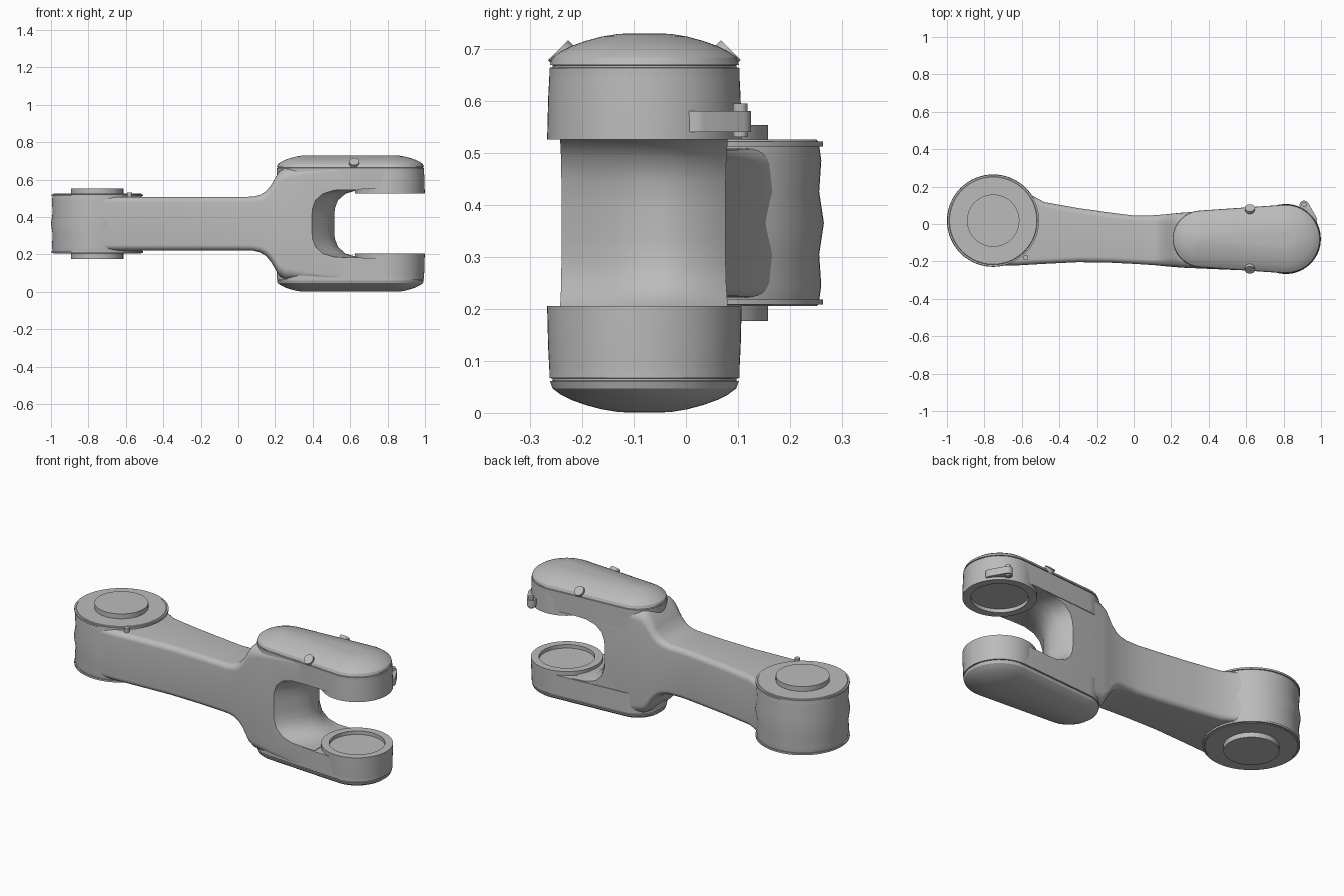
import bpy, bmesh, math
from mathutils import Vector

MID = 0.365  # height of the symmetry plane

cube = bpy.data.objects.get("Cube")
if cube:
    bpy.data.objects.remove(cube)

grey = bpy.data.materials.new("light_grey_metal")
grey.use_nodes = True
colour = (0.5, 0.5, 0.5, 1)
grey.diffuse_color = colour
grey.node_tree.nodes["Principled BSDF"].inputs["Base Color"].default_value = colour


def smooth(obj, angle=32):
    bpy.ops.object.select_all(action="DESELECT")
    obj.select_set(True)
    bpy.context.view_layer.objects.active = obj
    bpy.ops.object.shade_smooth_by_angle(angle=math.radians(angle))


def loft(name, rings):
    """Skin equal-length rings of points and cap both ends."""
    bm = bmesh.new()
    loops = [[bm.verts.new(p) for p in ring] for ring in rings]
    n = len(loops[0])
    for a, b in zip(loops, loops[1:]):
        for i in range(n):
            j = (i + 1) % n
            bm.faces.new((a[i], a[j], b[j], b[i]))
    bm.faces.new(loops[0])
    bm.faces.new(loops[-1])
    bmesh.ops.recalc_face_normals(bm, faces=bm.faces)
    mesh = bpy.data.meshes.new(name)
    bm.to_mesh(mesh)
    bm.free()
    obj = bpy.data.objects.new(name, mesh)
    bpy.context.collection.objects.link(obj)
    mesh.materials.append(grey)
    smooth(obj)
    return obj


def circle(x, y, r, z, n=64):
    steps = [math.tau * i / n for i in range(n)]
    return [(x + r * math.cos(t), y + r * math.sin(t), z) for t in steps]


def stadium(c0, r0, c1, r1, z, n=24):
    """Outline around two circles of different radius."""
    axis = Vector(c1) - Vector(c0)
    a = math.atan2(axis.y, axis.x)
    phi = math.acos((r0 - r1) / axis.length)
    points = []
    for c, r, start, end in ((c1, r1, a - phi, a + phi),
                             (c0, r0, a + phi, a + math.tau - phi)):
        for i in range(n + 1):
            t = start + (end - start) * i / n
            points.append((c[0] + r * math.cos(t), c[1] + r * math.sin(t), z))
    return points


def rounded_section(x, y0, y1, h, r, n=6):
    """Rounded rectangle across the arm at x."""
    points = []
    corners = ((y1 - r, h - r), (y0 + r, h - r), (y0 + r, r - h), (y1 - r, r - h))
    for k, (cy, cz) in enumerate(corners):
        for i in range(n + 1):
            t = math.pi / 2 * (k + i / n)
            points.append((x, cy + r * math.cos(t), MID + cz + r * math.sin(t)))
    return points


# Arm widening into the root of the fork: x, y range, half height, edge radius
sections = [
    (-0.75, -0.222, 0.20, 0.143, 0.03), (-0.62, -0.221, 0.20, 0.143, 0.03),
    (-0.55, -0.217, 0.155, 0.143, 0.03), (-0.48, -0.213, 0.117, 0.143, 0.03),
    (-0.30, -0.204, 0.085, 0.143, 0.03), (-0.12, -0.207, 0.06, 0.143, 0.03),
    (0.00, -0.213, 0.045, 0.143, 0.03), (0.08, -0.218, 0.045, 0.144, 0.03),
    (0.12, -0.221, 0.048, 0.154, 0.035), (0.15, -0.224, 0.05, 0.172, 0.04),
    (0.18, -0.227, 0.053, 0.208, 0.05), (0.22, -0.23, 0.057, 0.278, 0.06),
    (0.25, -0.233, 0.06, 0.297, 0.06), (0.36, -0.238, 0.068, 0.298, 0.04),
    (0.50, -0.244, 0.079, 0.298, 0.02), (0.66, -0.25, 0.088, 0.298, 0.02),
]
arm = loft("arm_body", [rounded_section(*s) for s in sections])

# Fork opening, with a rounded nose on the web between the prongs
half = [(0, 0.03), (0.003, 0.08), (0.02, 0.125), (0.06, 0.16), (0.12, 0.178), (0.19, 0.181)]
outline = [(x, -h) for x, h in reversed(half)] + half
rings = []
for y, start in ((-0.30, 0.36), (-0.24, 0.395), (-0.19, 0.435), (-0.14, 0.475),
                 (-0.09, 0.503), (-0.04, 0.515), (0.01, 0.505), (0.06, 0.475), (0.12, 0.43)):
    ring = [(start + x, y, MID + h) for x, h in outline]
    rings.append(ring + [(1.2, y, MID + 0.181), (1.2, y, MID - 0.181)])
cutter = loft("fork_opening_cutter", rings)
cutter.hide_render = True
cut = arm.modifiers.new("fork_opening", "BOOLEAN")
cut.operation = "DIFFERENCE"
cut.solver = "EXACT"
cut.object = cutter
bpy.context.view_layer.objects.active = arm
bpy.ops.object.modifier_apply(modifier=cut.name)
bpy.data.objects.remove(cutter)
smooth(arm)

# Drum at the wide end, slightly waisted, with a boss on each face
DRUM = (-0.753, 0.018)
drum_half = [(0.233, 0.16), (0.237, 0.156), (0.242, 0.12), (0.238, 0.06)]
drum = [(r, -h) for r, h in drum_half] + [(0.247, 0)] + drum_half[::-1]
loft("shoulder_drum", [circle(*DRUM, r, MID + h) for r, h in drum])
loft("shoulder_boss", [circle(*DRUM, 0.14, MID + h) for h in (-0.188, 0.188)])
loft("drum_rim", [circle(*DRUM, 0.245, MID + h) for h in (0.147, 0.157)])
loft("drum_rim_lower", [circle(*DRUM, 0.245, MID + h) for h in (-0.157, -0.147)])
loft("drum_screw", [circle(-0.58, -0.18, 0.014, MID + h, 16) for h in (0.14, 0.166)])

# Two prongs with domed covers and recessed bearing rings
ROOT, TIP = (0.36, -0.08), (0.812, -0.08)
prong = [(0, 0.184), (0, 0.298), (0.006, 0.299), (0.006, 0.303), (0.001, 0.304),
         (0.006, 0.318), (0.022, 0.33), (0.042, 0.34), (0.07, 0.35),
         (0.1, 0.358), (0.13, 0.363), (0.147, 0.364)]
bearing = [(0.182, 0.297), (0.185, 0.24), (0.187, 0.16), (0.145, 0.16), (0.145, 0.18)]
for side, s in (("upper", 1), ("lower", -1)):
    loft(side + "_prong", [stadium(ROOT, 0.152 - d, TIP, 0.183 - d, MID + s * h)
                           for d, h in prong])
    loft(side + "_bearing_ring", [circle(*TIP, r, MID + s * h) for r, h in bearing])

# Screw heads set at a slant into both edges of the upper cover
for label, y, tilt in (("front", -0.232, 1), ("back", 0.072, -1)):
    bpy.ops.mesh.primitive_cylinder_add(
        vertices=24, radius=0.027, depth=0.04, location=(0.62, y, 0.683),
        rotation=(tilt * math.radians(45), 0, 0))
    screw = bpy.context.object
    screw.name = label + "_cover_screw"
    screw.data.materials.append(grey)
    smooth(screw)

# Clamp lug with its bolt on the upper prong
loft("clamp_lug", [stadium((0.95, 0.02), 0.03, (0.91, 0.1), 0.025, MID + h, 10)
                   for h in (0.175, 0.215)])
loft("clamp_bolt", [circle(0.91, 0.104, 0.014, MID + h, 16) for h in (0.165, 0.23)])
